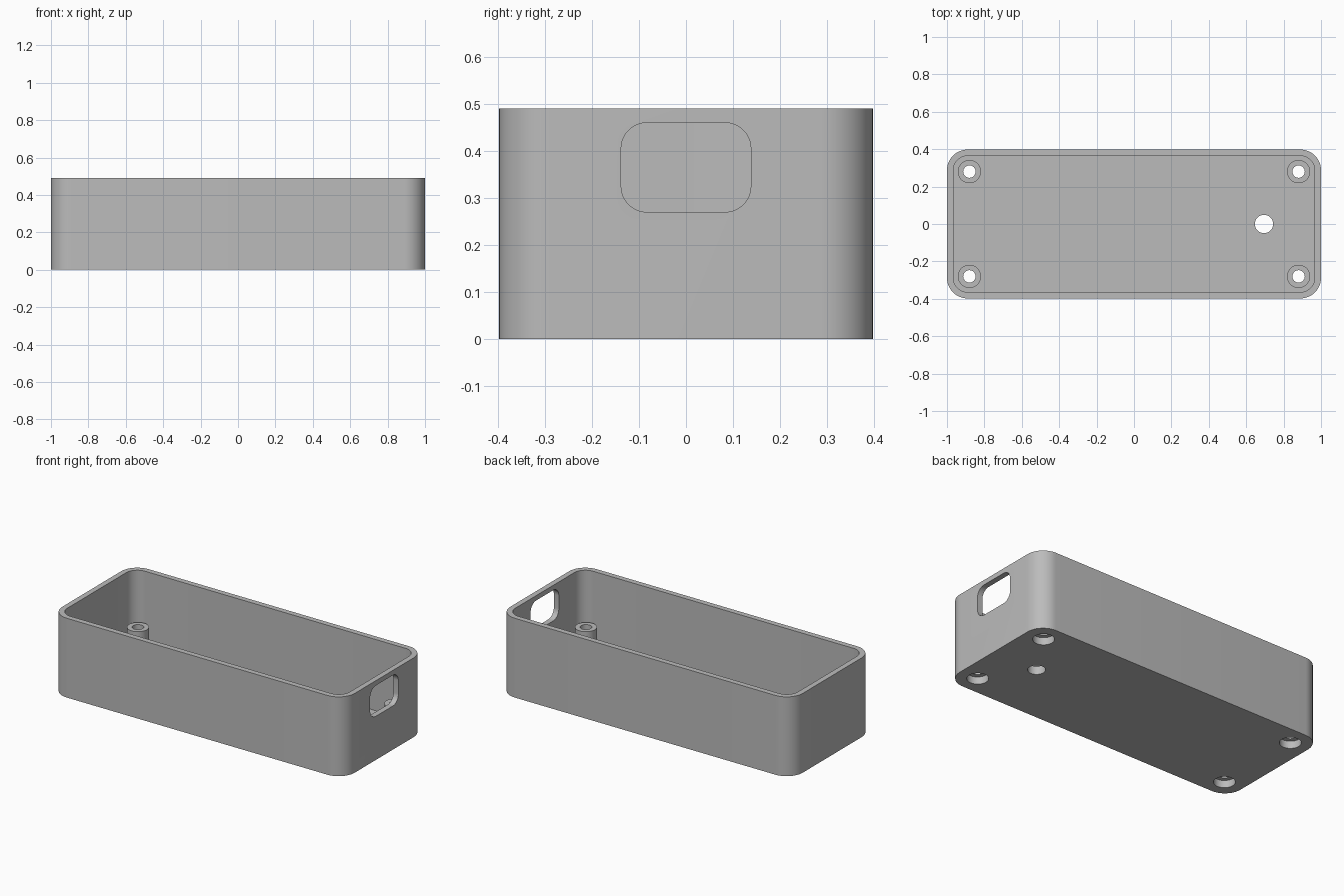
import bpy, bmesh, math
from mathutils import Matrix, Vector

cube = bpy.data.objects.get("Cube")
if cube:
    bpy.data.objects.remove(cube, do_unlink=True)

HEIGHT, WALL, FLOOR = 0.49, 0.034, 0.05
HALF_X, HALF_Y, CORNER = 1.0, 0.398, 0.11
POST_TOP = 0.18

grey = bpy.data.materials.new("plain grey")
grey.use_nodes = True
colour = (0.5, 0.5, 0.5, 1)
grey.diffuse_color = colour
grey.node_tree.nodes["Principled BSDF"].inputs["Base Color"].default_value = colour


def rounded_outline(hx, hy, r, steps=12):
    """Rectangle with rounded corners, counter-clockwise."""
    points = []
    for i, (sx, sy) in enumerate([(1, 1), (-1, 1), (-1, -1), (1, -1)]):
        for k in range(steps + 1):
            a = math.pi / 2 * (i + k / steps)
            points.append((sx * (hx - r) + r * math.cos(a),
                           sy * (hy - r) + r * math.sin(a)))
    return points


def circle_outline(r, count=40):
    return [(r * math.cos(math.tau * k / count), r * math.sin(math.tau * k / count))
            for k in range(count)]


def prism(name, outline, low, high, matrix=Matrix()):
    """Extrude an outline from low to high along its local z."""
    bm = bmesh.new()
    base = bm.faces.new([bm.verts.new((x, y, low)) for x, y in outline])
    top = bmesh.ops.extrude_face_region(bm, geom=[base])["geom"]
    bmesh.ops.translate(bm, vec=Vector((0, 0, high - low)),
                        verts=[v for v in top if isinstance(v, bmesh.types.BMVert)])
    bmesh.ops.transform(bm, matrix=matrix, verts=bm.verts)
    bmesh.ops.recalc_face_normals(bm, faces=bm.faces)
    mesh = bpy.data.meshes.new(name)
    bm.to_mesh(mesh)
    bm.free()
    mesh.materials.append(grey)
    obj = bpy.data.objects.new(name, mesh)
    bpy.context.collection.objects.link(obj)
    return obj


def combine(target, tool, operation):
    """Apply a boolean and discard the tool."""
    tool.hide_render = True
    mod = target.modifiers.new(tool.name, "BOOLEAN")
    mod.object, mod.operation, mod.solver = tool, operation, "EXACT"
    bpy.context.view_layer.objects.active = target
    bpy.ops.object.modifier_apply(modifier=mod.name)
    bpy.data.objects.remove(tool, do_unlink=True)


# Open tray
case = prism("case", rounded_outline(HALF_X, HALF_Y, CORNER), 0, HEIGHT)
cavity = prism("cavity", rounded_outline(HALF_X - WALL, HALF_Y - WALL, CORNER - WALL),
               FLOOR, HEIGHT + 0.1)
combine(case, cavity, "DIFFERENCE")

# Screw posts with through holes and recesses underneath
for sx in (-1, 1):
    for sy in (-1, 1):
        place = Matrix.Translation((sx * 0.88, sy * 0.28, 0))
        combine(case, prism("post", circle_outline(0.062), FLOOR - 0.003, POST_TOP, place), "UNION")
        combine(case, prism("screw_hole", circle_outline(0.033), -0.1, 0.3, place), "DIFFERENCE")
        combine(case, prism("recess", circle_outline(0.06), -0.1, 0.045, place), "DIFFERENCE")

# Cable hole in the floor
combine(case, prism("cable_hole", circle_outline(0.049), -0.1, 0.2,
                    Matrix.Translation((0.695, 0, 0))), "DIFFERENCE")

# Rounded window in the left end wall
turn = Matrix.Translation((0, 0, 0.365)) @ Matrix.Rotation(math.pi / 2, 4, "Y")
combine(case, prism("window", rounded_outline(0.095, 0.138, 0.055), 0.9, 1.1, turn), "DIFFERENCE")

# Smooth curves, sharp rims
bpy.ops.object.select_all(action="DESELECT")
case.select_set(True)
bpy.context.view_layer.objects.active = case
bpy.ops.object.shade_smooth_by_angle(angle=math.radians(30))
